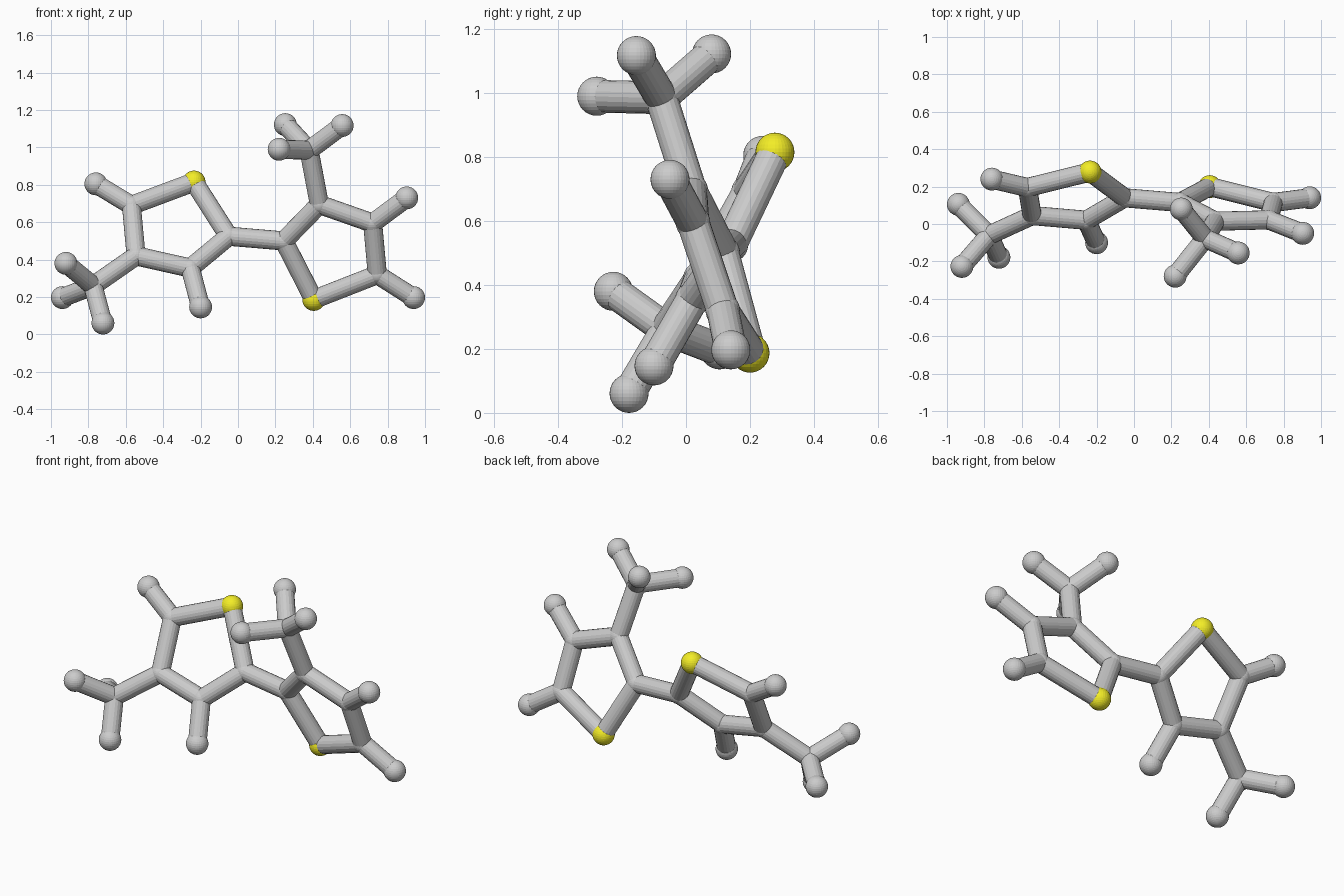
import bpy
from mathutils import Vector

if "Cube" in bpy.data.objects:
    bpy.data.objects.remove(bpy.data.objects["Cube"])

BALL, JOINT, STICK = 0.061, 0.054, 0.051

# Atom centres: ring_a is the left five-ring, ring_b the right one
atoms = {
    "sulfur_a": (-0.235, 0.278, 0.815), "carbon_a1": (-0.05, 0.14, 0.525),
    "carbon_a2": (-0.255, 0.02, 0.355), "carbon_a3": (-0.545, 0.045, 0.42),
    "carbon_a4": (-0.57, 0.195, 0.69), "carbon_a5": (-0.775, -0.06, 0.26),
    "hydrogen_a2": (-0.20, -0.10, 0.147), "hydrogen_a4": (-0.76, 0.24, 0.805),
    "hydrogen_a5": (-0.92, -0.227, 0.38), "hydrogen_a6": (-0.939, 0.105, 0.197),
    "hydrogen_a7": (-0.722, -0.178, 0.061),
    "sulfur_b": (0.405, 0.20, 0.187), "carbon_b1": (0.245, 0.115, 0.50),
    "carbon_b2": (0.435, 0.015, 0.695), "carbon_b3": (0.72, 0.022, 0.595),
    "carbon_b4": (0.745, 0.115, 0.32), "carbon_b5": (0.38, -0.077, 0.985),
    "hydrogen_b3": (0.902, -0.05, 0.73), "hydrogen_b4": (0.939, 0.14, 0.197),
    "hydrogen_b5": (0.22, -0.279, 0.99), "hydrogen_b6": (0.557, -0.155, 1.117),
    "hydrogen_b7": (0.253, 0.08, 1.122),
}

# Connected runs of atoms, as short names
chains = [
    "sulfur_a carbon_a1 carbon_a2 carbon_a3 carbon_a4 sulfur_a",
    "sulfur_b carbon_b1 carbon_b2 carbon_b3 carbon_b4 sulfur_b",
    "carbon_a1 carbon_b1",
    "carbon_a2 hydrogen_a2", "carbon_a4 hydrogen_a4",
    "carbon_a3 carbon_a5 hydrogen_a5", "hydrogen_a6 carbon_a5 hydrogen_a7",
    "carbon_b3 hydrogen_b3", "carbon_b4 hydrogen_b4",
    "carbon_b2 carbon_b5 hydrogen_b5", "hydrogen_b6 carbon_b5 hydrogen_b7",
]

yellow = bpy.data.materials.new("yellow")
yellow.diffuse_color = (0.9, 0.85, 0.02, 1)
yellow.use_nodes = True
yellow.node_tree.nodes["Principled BSDF"].inputs["Base Color"].default_value = yellow.diffuse_color


def ball(name, pos):
    radius = JOINT if name.startswith("carbon") else BALL
    bpy.ops.mesh.primitive_uv_sphere_add(segments=32, ring_count=16, radius=radius, location=pos)
    obj = bpy.context.object
    obj.name = name
    if name.startswith("sulfur"):
        obj.data.materials.append(yellow)


def stick(a, b):
    p, q = Vector(atoms[a]), Vector(atoms[b])
    d = q - p
    bpy.ops.mesh.primitive_cylinder_add(vertices=20, radius=STICK, depth=d.length, location=(p + q) / 2)
    obj = bpy.context.object
    obj.name = f"bond_{a}_{b}"
    obj.rotation_mode = 'QUATERNION'
    obj.rotation_quaternion = d.to_track_quat('Z', 'Y')


# Atoms
for name, pos in atoms.items():
    ball(name, pos)

# Bonds between neighbours in every chain
for chain in chains:
    names = chain.split()
    for a, b in zip(names, names[1:]):
        stick(a, b)
